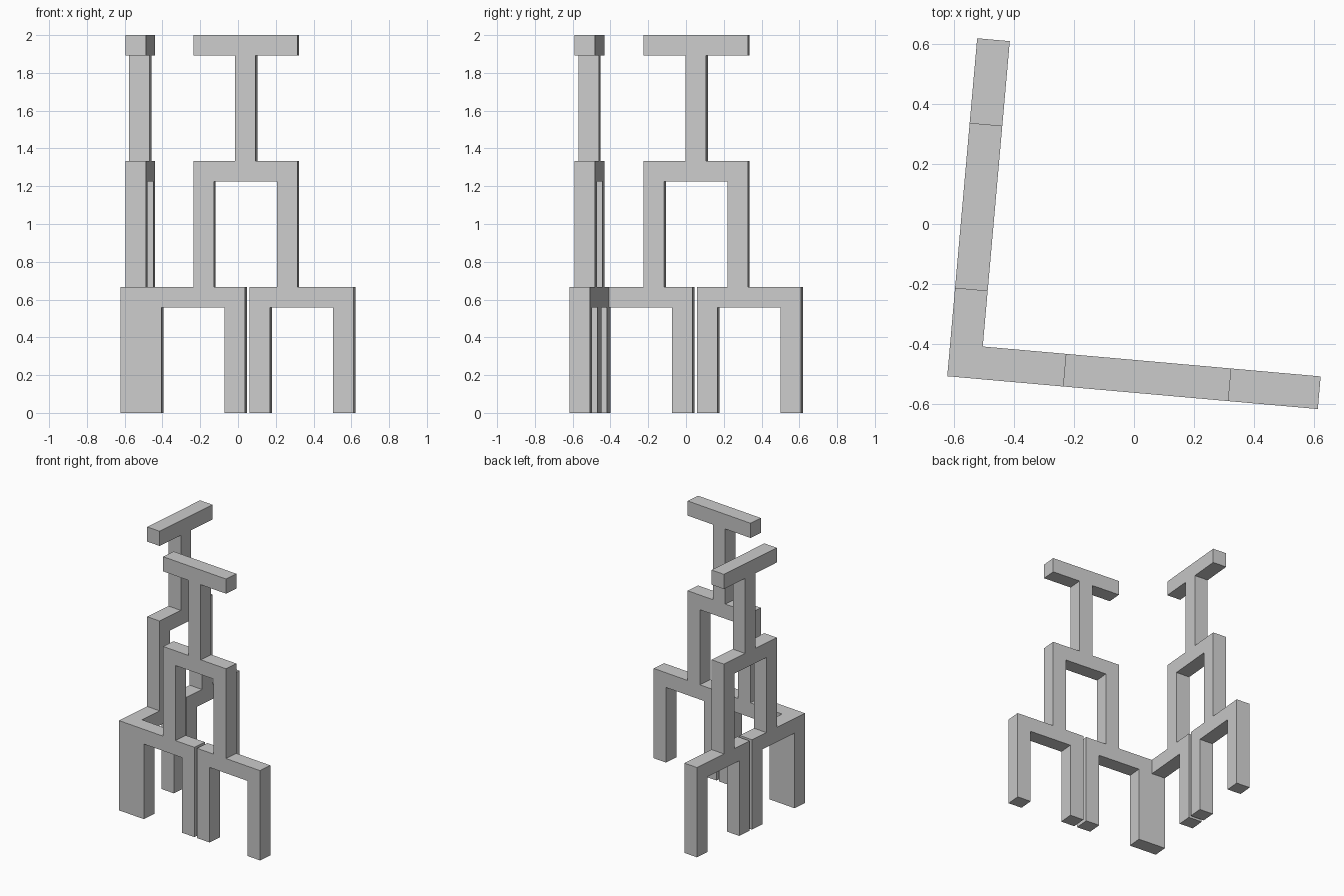
import bpy, bmesh, math
from mathutils import Matrix, Vector

if "Cube" in bpy.data.objects:
    bpy.data.objects.remove(bpy.data.objects["Cube"])

T = 0.109            # beam thickness
W = 0.553            # width of one arch
LEVEL = 2 / 3        # height of one storey
END = 1.239          # far end of the long wing
CORNER = Vector((-0.622, -0.507, 0))
ANGLE = math.radians(-5.06)


def arch_outline(z):
    """Two legs joined by a top beam."""
    return [(0, z), (T, z), (T, z + LEVEL - T), (W - T, z + LEVEL - T),
            (W - T, z), (W, z), (W, z + LEVEL), (0, z + LEVEL)]


def tee_outline(z):
    """Central post carrying a cross bar."""
    a, b, zb = (W - T) / 2, (W + T) / 2, z + LEVEL - T
    return [(a, z), (b, z), (b, zb), (W, zb), (W, z + LEVEL),
            (0, z + LEVEL), (0, zb), (a, zb)]


def extrude(name, outline, start, frame):
    """Extrude an (along, height) outline through the wing thickness."""
    bm = bmesh.new()
    face = bm.faces.new([bm.verts.new((start + x, 0, z)) for x, z in outline])
    new = bmesh.ops.extrude_face_region(bm, geom=[face])["geom"]
    bmesh.ops.translate(bm, vec=(0, T, 0),
                        verts=[v for v in new if isinstance(v, bmesh.types.BMVert)])
    bm.transform(frame)
    bmesh.ops.recalc_face_normals(bm, faces=bm.faces[:])
    mesh = bpy.data.meshes.new(name)
    bm.to_mesh(mesh)
    bm.free()
    obj = bpy.data.objects.new(name, mesh)
    bpy.context.collection.objects.link(obj)


base = Matrix.Translation(CORNER) @ Matrix.Rotation(ANGLE, 4, 'Z')
# Side wing swaps the along and depth axes
swap = Matrix(((0, 1, 0, 0), (1, 0, 0, 0), (0, 0, 1, 0), (0, 0, 0, 1)))

# Each wing: frame, near arch start, far arch start, upper tower start
wings = {
    "front": (base, T, END - W, 0.387),
    "side": (base @ swap, 0, END - T - W, 0.294),
}
for wing, (frame, near, far, upper) in wings.items():
    extrude(wing + "_near_arch", arch_outline(0), near, frame)
    extrude(wing + "_far_arch", arch_outline(0), far, frame)
    extrude(wing + "_middle_arch", arch_outline(LEVEL), upper, frame)
    extrude(wing + "_top_tee", tee_outline(2 * LEVEL), upper, frame)
